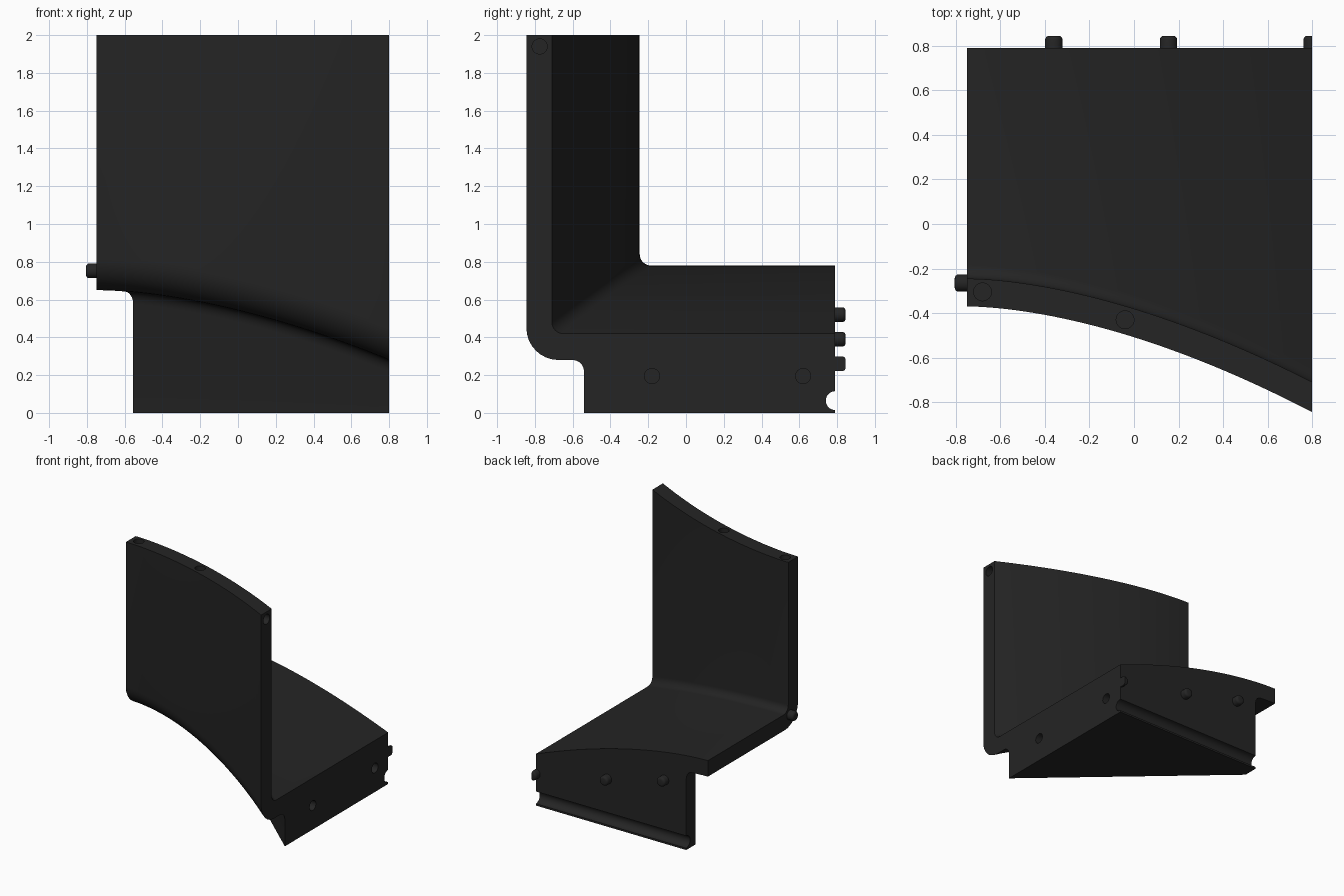
import bpy, bmesh, math
from mathutils import Matrix, Vector

if "Cube" in bpy.data.objects:
    bpy.data.objects.remove(bpy.data.objects["Cube"])

dark = bpy.data.materials.new("charcoal")
dark.diffuse_color = (0.018, 0.018, 0.018, 1)
dark.use_nodes = True
dark.node_tree.nodes["Principled BSDF"].inputs["Base Color"].default_value = dark.diffuse_color

X0, X1, BACK, TOP = -0.75, 0.8, 0.79, 2.0


def bend(x):
    """Share of the sweep reached at x, 0 at the left end and 1 at the right."""
    return max(0.0, (x - X0) / (X1 - X0)) ** 1.7


def under(x):
    return 0.65 - 0.37 * bend(x)


def make(name, bm):
    bmesh.ops.recalc_face_normals(bm, faces=bm.faces)
    me = bpy.data.meshes.new(name)
    bm.to_mesh(me)
    bm.free()
    ob = bpy.data.objects.new(name, me)
    me.materials.append(dark)
    bpy.context.collection.objects.link(ob)
    return ob


def arc(cy, cz, r, a0, a1, n=8):
    return [(cy + r * math.cos(math.radians(a0 + (a1 - a0) * i / n)),
             cz + r * math.sin(math.radians(a0 + (a1 - a0) * i / n))) for i in range(n + 1)]


def loft(rows):
    """Closed rings joined in order; returns the bmesh and its vertex rows."""
    bm = bmesh.new()
    vs = [[bm.verts.new(p) for p in row] for row in rows]
    n = len(vs[0])
    for a, b in zip(vs, vs[1:]):
        for j in range(n):
            k = (j + 1) % n
            bm.faces.new((a[j], a[k], b[k], b[j]))
    return bm, vs


def cylinder(bm, pos, axis, r, length, segs=32):
    rot = Vector((0, 0, 1)).rotation_difference(Vector(axis)).to_matrix().to_4x4()
    return bmesh.ops.create_cone(bm, cap_ends=True, segments=segs, radius1=r, radius2=r,
                                 depth=length, matrix=Matrix.Translation(pos) @ rot)["verts"]


def cut(ob, holes):
    """Drill a list of (position, axis, radius, length) out of the object."""
    for h in holes:
        bm = bmesh.new()
        cylinder(bm, *h)
        cutter = make("cutter", bm)
        cutter.hide_render = True
        mod = ob.modifiers.new("drill", 'BOOLEAN')
        mod.operation, mod.solver, mod.object = 'DIFFERENCE', 'EXACT', cutter
        bpy.context.view_layer.update()
        dg = bpy.context.evaluated_depsgraph_get()
        me = bpy.data.meshes.new_from_object(ob.evaluated_get(dg))
        ob.modifiers.clear()
        ob.data = me
        bpy.data.objects.remove(cutter)


def smooth(ob):
    bpy.ops.object.select_all(action='DESELECT')
    ob.select_set(True)
    bpy.context.view_layer.objects.active = ob
    bpy.ops.object.shade_smooth_by_angle(angle=math.radians(30))


# Curved wall and floor: an L-shaped section swept from left to right
rows = []
for i in range(33):
    x = X0 + (X1 - X0) * i / 32
    d = bend(x)
    yf, yi = -0.37 - 0.475 * d, -0.245 - 0.465 * d
    zb, zt = under(x), 0.78 - 0.36 * d
    R, r = 0.17, 0.06
    sec = [(yf, TOP)] + arc(yf + R, zb + R, R, 180, 270)
    sec += [(BACK, zb), (BACK, zt)] + arc(yi + r, zt + r, r, 270, 180) + [(yi, TOP)]
    rows.append([(x, y, z) for y, z in sec])
bm, vs = loft(rows)
bm.faces.new(vs[0])
bm.faces.new(vs[-1])
shell = make("wall_and_floor", bm)
cut(shell, [((-0.68, -0.305, TOP), (0, 0, 1), 0.04, 0.12),
            ((-0.04, -0.43, TOP), (0, 0, 1), 0.04, 0.12),
            ((X1, -0.775, 1.94), (1, 0, 0), 0.04, 0.12)])
smooth(shell)

# Wedge base: diagonal front, with a cove where it meets the floor slab
levels = [(0.0, None)]
for i in range(7):
    a = math.radians(90 * i / 6)
    levels.append((0.045 * (1 - math.cos(a)), 0.06 * (1 - math.sin(a))))
levels.append((0.045, -0.004))
rows = []
for i in range(25):
    t = i / 24
    front, back = [], []
    for o, drop in levels:
        xl, yl = -0.555 - o, 0.67 - 0.45 * o
        yr = -0.54 - o / 0.746
        x, y = xl + (X1 - xl) * t, yl + (yr - yl) * t
        z = 0.0 if drop is None else under(x) - drop
        front.append((x, y, z))
        back.append((x, BACK, z))
    rows.append(front + back[::-1])
bm, vs = loft(rows)
n = len(levels)
for row in (vs[0], vs[-1]):
    for j in range(n - 1):
        bm.faces.new((row[j], row[j + 1], row[2 * n - 2 - j], row[2 * n - 1 - j]))
base = make("wedge_base", bm)
# Round groove along the back and two sockets on the right side
cut(base, [((0.1, BACK, 0.065), (1, 0, 0), 0.05, 3.0),
           ((X1, -0.18, 0.195), (1, 0, 0), 0.04, 0.12),
           ((X1, 0.62, 0.195), (1, 0, 0), 0.04, 0.12)])
smooth(base)


# Round-ended pegs
def peg(name, pos, axis, trim=False):
    bm = bmesh.new()
    cylinder(bm, pos, axis, 0.039, 0.11)
    tip = Vector(pos) + Vector(axis) * 0.055
    rim = [e for e in bm.edges if all(abs((v.co - tip).dot(Vector(axis))) < 1e-4 for v in e.verts)]
    bmesh.ops.bevel(bm, geom=rim, offset=0.018, segments=4, profile=0.5, affect='EDGES')
    if trim:
        geom = bm.verts[:] + bm.edges[:] + bm.faces[:]
        res = bmesh.ops.bisect_plane(bm, geom=geom, plane_co=(X1, 0, 0),
                                     plane_no=(1, 0, 0), clear_outer=True)
        edges = [e for e in res["geom_cut"] if isinstance(e, bmesh.types.BMEdge)]
        bmesh.ops.holes_fill(bm, edges=edges)
    smooth(make(name, bm))


peg("back_peg_left", (-0.36, BACK, 0.52), (0, 1, 0))
peg("back_peg_middle", (0.155, BACK, 0.39), (0, 1, 0))
peg("back_peg_right", (X1, BACK, 0.26), (0, 1, 0), trim=True)
peg("side_peg", (X0, -0.265, 0.752), (-1, 0, 0))
